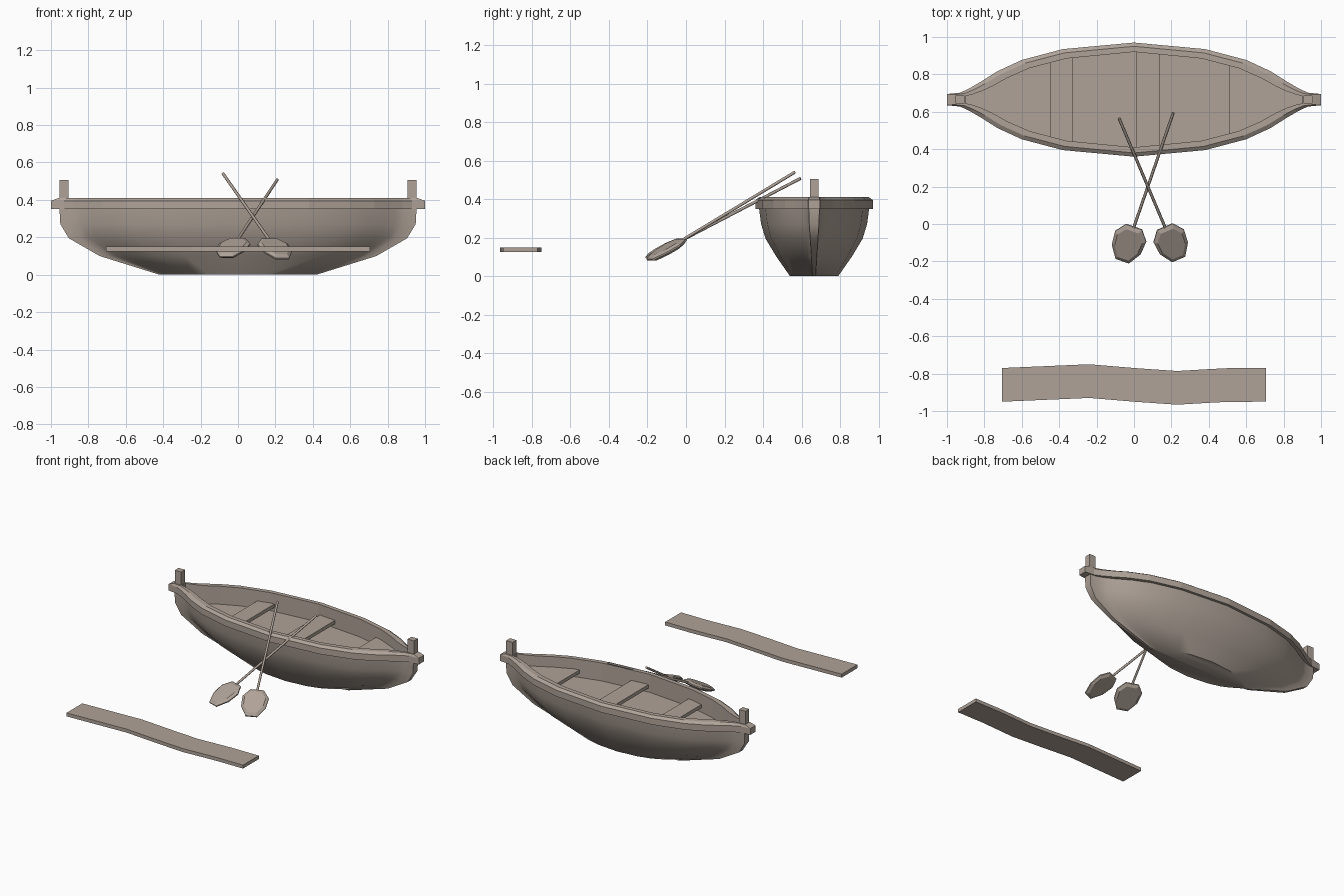
import bpy, bmesh, math
from mathutils import Vector

if "Cube" in bpy.data.objects:
    bpy.data.objects.remove(bpy.data.objects["Cube"])

wood = bpy.data.materials.new("weathered wood")
wood.diffuse_color = (0.43, 0.365, 0.315, 1)
wood.use_nodes = True
wood.node_tree.nodes["Principled BSDF"].inputs["Base Color"].default_value = wood.diffuse_color
CY = 0.665  # boat centre line


def finish(name, bm, smooth=None):
    bmesh.ops.recalc_face_normals(bm, faces=bm.faces)
    me = bpy.data.meshes.new(name)
    bm.to_mesh(me)
    bm.free()
    me.materials.append(wood)
    ob = bpy.data.objects.new(name, me)
    bpy.context.collection.objects.link(ob)
    if smooth:
        bpy.ops.object.select_all(action='DESELECT')
        ob.select_set(True)
        bpy.context.view_layer.objects.active = ob
        bpy.ops.object.shade_smooth_by_angle(angle=math.radians(smooth))
    return ob


def loft(name, rings, cap_first=False, cap_last=False, smooth=None):
    bm = bmesh.new()
    vs = [[bm.verts.new(p) for p in r] for r in rings]
    n = len(rings[0])
    for a, b in zip(vs, vs[1:]):
        for i in range(n):
            j = (i + 1) % n
            bm.faces.new((a[i], a[j], b[j], b[i]))
    if cap_first:
        bm.faces.new(vs[0])
    if cap_last:
        bm.faces.new(vs[-1])
    return finish(name, bm, smooth)


def prism(name, outline, z0, z1):
    return loft(name, [[(x, y, z) for x, y in outline] for z in (z0, z1)], True, True)


def ring(quarter, z):
    """Full boat outline from a quarter outline running midship to bow."""
    right = [(x, -w) for x, w in quarter] + [(x, w) for x, w in reversed(quarter)]
    left = [(-x, w) for x, w in quarter[1:]] + [(-x, -w) for x, w in reversed(quarter[1:])]
    return [(x, CY + y, z) for x, y in right + left]


outer = [(0, .305), (.38, .27), (.6, .212), (.73, .152), (.82, .095), (.88, .06), (.93, .037), (1, .03)]
inner = [(0, .255), (.36, .22), (.56, .168), (.68, .115), (.76, .07), (.82, .043), (.87, .026), (.9, .02)]


def mix(t):
    return [(a[0] + (b[0] - a[0]) * t, a[1] + (b[1] - a[1]) * t) for a, b in zip(outer, inner)]


def level(length, width, stem):
    return [(x * length, stem + (w - .03) / .275 * (width - stem)) for x, w in outer]


# Rounded hull: half length, half width, stem half width, height
levels = [(.42, .125, .008, 0), (.74, .195, .014, .1), (.905, .252, .02, .195),
          (.95, .275, .025, .27), (.955, .287, .028, .36)]
loft("hull", [ring(level(l, w, s), z) for l, w, s, z in levels], True, False, 40)

# Gunwale with a chamfered outer edge, inner wall and floor
loft("gunwale_and_floor", [ring(mix(.45), .35), ring(outer, .35), ring(outer, .395), ring(mix(.4), .41),
                           ring(inner, .41), ring(inner, .28)], False, True)


# Seats and bow deck, fitted between the inner walls
def inner_width(x):
    for (x0, w0), (x1, w1) in zip(inner, inner[1:]):
        if abs(x) <= x1:
            return w0 + (w1 - w0) * (abs(x) - x0) / (x1 - x0)
    return inner[-1][1]


def seat(name, xs):
    side = [(x, inner_width(x) + .005) for x in xs]
    prism(name, [(x, CY - w) for x, w in side] + [(x, CY + w) for x, w in reversed(side)], .31, .335)


seat("rear_seat", [-.45, -.36, -.33])
seat("middle_seat", [.01, .14])
seat("bow_deck", [.51] + [x for x, w in inner if x > .51])

# End posts
for name, sx in (("bow_post", 1), ("stern_post", -1)):
    prism(name, [(sx * .93 + i * .025, CY + j * .022) for i, j in ((-1, -1), (1, -1), (1, 1), (-1, 1))],
          .38, .505)


# Oars: round shaft and a lens-shaped octagonal blade
def oar(name, handle, neck):
    h, n = Vector(handle), Vector(neck)
    d = (n - h).normalized()
    u = d.cross(Vector((0, 0, 1))).normalized()
    v = u.cross(d)

    def circle(c, r):
        return [c + u * (r * math.cos(k * math.tau / 8)) + v * (r * math.sin(k * math.tau / 8)) for k in range(8)]

    loft(name + "_shaft", [circle(h, .008), circle(n + d * .03, .008)], True, True, 50)
    half = [(.045, 0), (.088, .06), (.082, .14), (.038, .215)]
    shape = half + [(-a, b) for a, b in reversed(half)]
    rings = []
    for s, z in ((.8, -.016), (1, -.004), (1, .004), (.8, .016)):
        rings.append([n + u * a * s + d * (.107 + (b - .107) * s) + v * z for a, b in shape])
    loft(name + "_blade", rings, True, True)


oar("first_oar", (-.08, .565, .54), (.165, -.015, .19))
oar("second_oar", (.21, .595, .508), (0, -.015, .19))

# Loose wavy plank
mid = [(-.705, -.86), (-.24, -.84), (0, -.86), (.23, -.876), (.4, -.866), (.5, -.861), (.705, -.86)]
prism("loose_plank", [(x, y - .09) for x, y in mid] + [(x, y + .09) for x, y in reversed(mid)], .125, .15)
